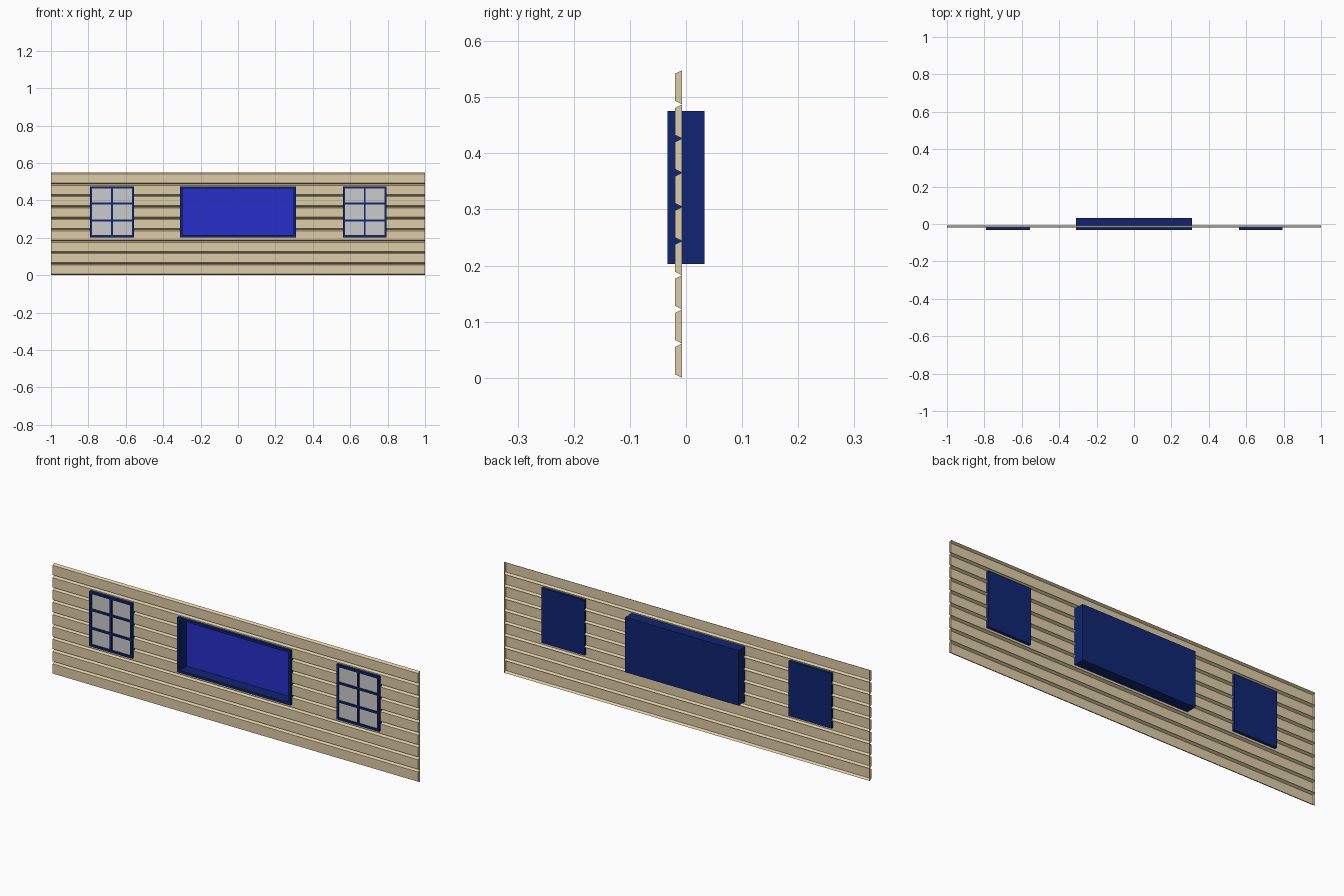
import bpy, bmesh
from mathutils import Vector

if "Cube" in bpy.data.objects:
    bpy.data.objects.remove(bpy.data.objects["Cube"])


def material(name, rgb):
    m = bpy.data.materials.new(name)
    m.diffuse_color = (*rgb, 1)
    m.use_nodes = True
    m.node_tree.nodes["Principled BSDF"].inputs["Base Color"].default_value = m.diffuse_color
    return m


cream = material("cream_siding", (0.73, 0.61, 0.38))
navy = material("navy_trim", (0.0045, 0.018, 0.17))
blue = material("blue_panel", (0.02, 0.03, 0.60))


def finish(name, bm, mat=None):
    me = bpy.data.meshes.new(name)
    bm.to_mesh(me)
    bm.free()
    ob = bpy.data.objects.new(name, me)
    bpy.context.collection.objects.link(ob)
    if mat:
        me.materials.append(mat)
    return ob


def add_box(bm, x0, x1, y0, y1, z0, z1):
    verts = bmesh.ops.create_cube(bm, size=1)["verts"]
    for v in verts:
        v.co = Vector(((x0 + x1) / 2 + v.co.x * (x1 - x0),
                       (y0 + y1) / 2 + v.co.y * (y1 - y0),
                       (z0 + z1) / 2 + v.co.z * (z1 - z0)))


def boxes(name, mat, *items):
    bm = bmesh.new()
    for b in items:
        add_box(bm, *b)
    return finish(name, bm, mat)


# Shared dimensions
FRONT, WALL_F, WALL_B, BACK = -0.033, -0.020, -0.007, 0.033
ZB, ZT = 0.203, 0.475
PITCH, BEVEL = 0.0609, 0.0065

# Siding: bevelled planks as an open-backed shell with closed ends
bm = bmesh.new()
for i in range(9):
    z0, z1 = i * PITCH, (i + 1) * PITCH
    profile = [(WALL_B, z0), (WALL_F, z0 + BEVEL), (WALL_F, z1 - BEVEL), (WALL_B, z1)]
    left = [bm.verts.new((-1, y, z)) for y, z in profile]
    right = [bm.verts.new((1, y, z)) for y, z in profile]
    for a in range(3):
        bm.faces.new((left[a], right[a], right[a + 1], left[a + 1]))
    bm.faces.new(left)
    bm.faces.new(right[::-1])

# Opening in the siding for the central recess
for co, no in (((-0.305, 0, 0), (1, 0, 0)), ((0.305, 0, 0), (1, 0, 0)),
               ((0, 0, ZB + 0.006), (0, 0, 1)), ((0, 0, ZT - 0.006), (0, 0, 1))):
    bmesh.ops.bisect_plane(bm, geom=bm.verts[:] + bm.edges[:] + bm.faces[:],
                           plane_co=co, plane_no=no)
inside = [f for f in bm.faces if abs(f.calc_center_median().x) < 0.305
          and ZB + 0.006 < f.calc_center_median().z < ZT - 0.006]
bmesh.ops.delete(bm, geom=inside, context='FACES')
finish("siding_wall", bm, cream)

# Central recessed box: four sides, a back and a bright inner panel
W, T = 0.31, 0.012
boxes("display_box", navy,
      (-W, -W + T, FRONT, BACK, ZB, ZT),
      (W - T, W, FRONT, BACK, ZB, ZT),
      (-W + T, W - T, FRONT, BACK, ZB, ZB + T),
      (-W + T, W - T, FRONT, BACK, ZT - T, ZT),
      (-W + T, W - T, BACK - 0.006, BACK, ZB + T, ZT - T))
boxes("display_panel", blue,
      (-W + T, W - T, BACK - 0.009, BACK - 0.005, ZB + T, ZT - T))


# Side windows: frame, glazing bars, backing and six panes
def window(name, cx):
    h, t, bar = 0.117, 0.011, 0.005
    x0, x1 = cx - h, cx + h
    parts = [(x0, x0 + t, FRONT, WALL_B, ZB, ZT),
             (x1 - t, x1, FRONT, WALL_B, ZB, ZT),
             (x0 + t, x1 - t, FRONT, WALL_B, ZB, ZB + t),
             (x0 + t, x1 - t, FRONT, WALL_B, ZT - t, ZT),
             (cx - bar, cx + bar, FRONT, -0.024, ZB + t, ZT - t),
             (x0 + t, x1 - t, -0.024, WALL_B, ZB + t, ZT - t)]
    for k in (1, 2):
        z = ZB + (ZT - ZB) * k / 3
        parts.append((x0 + t, x1 - t, FRONT, -0.024, z - bar, z + bar))
    boxes(name + "_frame", navy, *parts)
    boxes(name + "_panes", None, (x0 + t, x1 - t, -0.027, -0.023, ZB + t, ZT - t))


window("left_window", -0.674)
window("right_window", 0.678)
